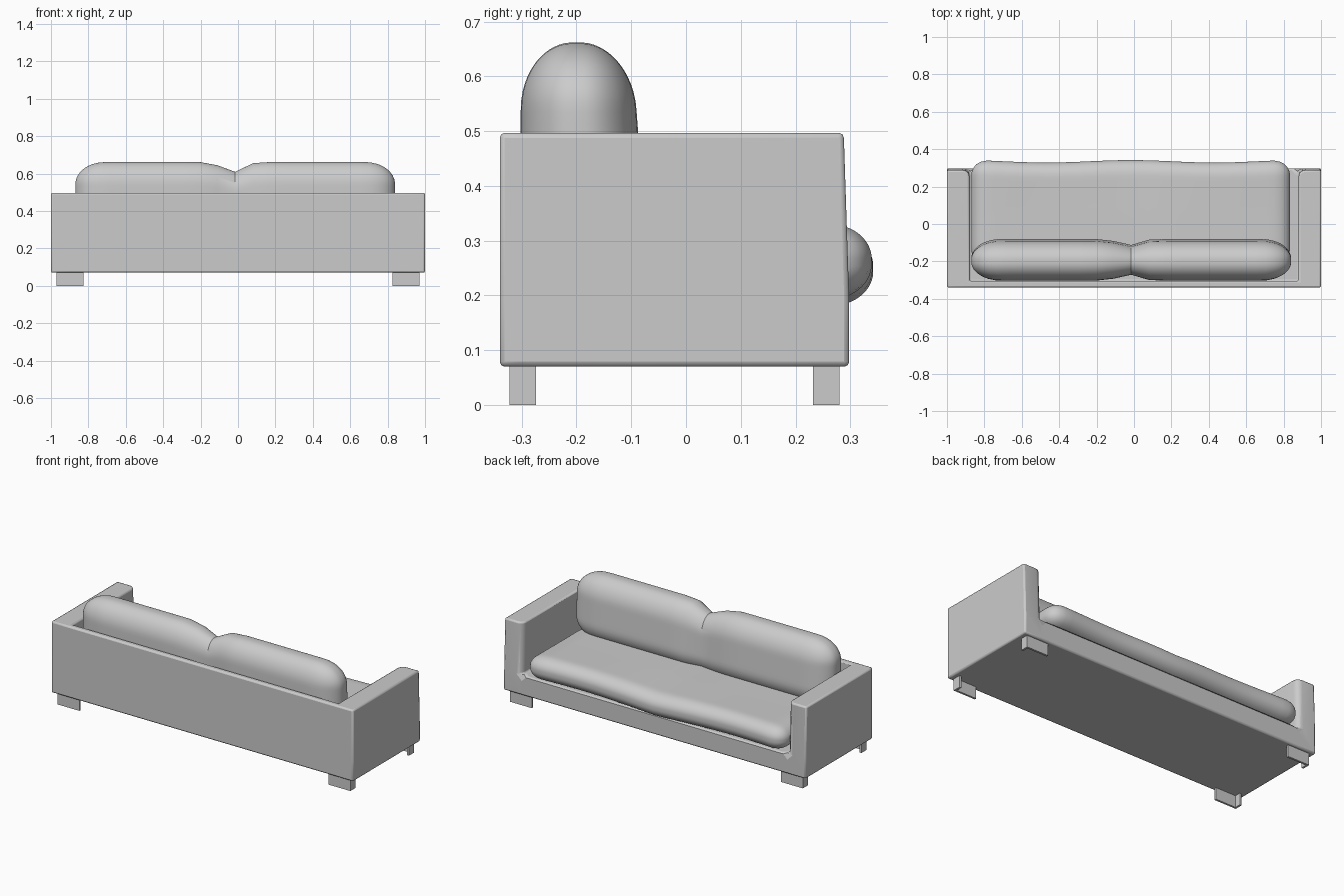
import bpy, bmesh, math
from mathutils import Vector

if "Cube" in bpy.data.objects:
    bpy.data.objects.remove(bpy.data.objects["Cube"])


def finish(bm, name, smooth=True):
    bmesh.ops.recalc_face_normals(bm, faces=bm.faces)
    mesh = bpy.data.meshes.new(name)
    bm.to_mesh(mesh)
    bm.free()
    ob = bpy.data.objects.new(name, mesh)
    bpy.context.collection.objects.link(ob)
    bpy.ops.object.select_all(action='DESELECT')
    ob.select_set(True)
    bpy.context.view_layer.objects.active = ob
    if smooth:
        bpy.ops.object.shade_smooth_by_angle(angle=math.radians(35))
    return ob


def prism(bm, points, z0, z1):
    face = bm.faces.new([bm.verts.new((x, y, z0)) for x, y in points])
    top = bmesh.ops.extrude_face_region(bm, geom=[face])['geom']
    for v in top:
        if isinstance(v, bmesh.types.BMVert):
            v.co.z = z1


# Frame: base slab with arms and back raised from it in one piece
def make_frame():
    bm = bmesh.new()
    xs, ys = (-1, -0.88, 0.88, 1), (-0.34, -0.305, 0.298)
    rows = [[bm.verts.new((x, y, 0.07)) for x in xs] for y in ys]
    faces = [bm.faces.new((rows[j][i], rows[j][i + 1], rows[j + 1][i + 1], rows[j + 1][i]))
             for j in range(2) for i in range(3)]
    geom = bmesh.ops.extrude_face_region(bm, geom=faces, use_keep_orig=True)['geom']
    tops = [g for g in geom if isinstance(g, bmesh.types.BMFace)]
    for v in {v for f in tops for v in f.verts}:
        v.co.z = 0.19
    rim = [f for f in tops if not (abs(f.calc_center_median().x) < 0.1
                                   and f.calc_center_median().y > -0.2)]
    geom = bmesh.ops.extrude_face_region(bm, geom=rim)['geom']
    for v in geom:
        if isinstance(v, bmesh.types.BMVert):
            v.co.z = 0.497
            if v.co.y > 0.2:
                v.co.y = 0.288
    bmesh.ops.delete(bm, geom=[f for f in rim if f.is_valid], context='FACES')
    # rounded inner front edge of each arm
    inner = [e for e in bm.edges if all(abs(abs(v.co.x) - 0.88) < 0.01 and v.co.y > 0.2 for v in e.verts)
             and abs(e.verts[0].co.z - e.verts[1].co.z) > 0.25]
    bmesh.ops.bevel(bm, geom=inner, offset=0.035, segments=3, profile=0.5, affect='EDGES')
    ob = finish(bm, "sofa_frame")
    bev = ob.modifiers.new("soft_edges", 'BEVEL')
    bev.width, bev.segments, bev.limit_method = 0.013, 2, 'ANGLE'
    bev.angle_limit = math.radians(40)


# Cushion: rounded box with a radius per axis, then shaped by a warp
def cushion(name, centre, half, radius, warp):
    bm = bmesh.new()
    bmesh.ops.create_cube(bm, size=2)
    bmesh.ops.subdivide_edges(bm, edges=bm.edges[:], cuts=27, use_grid_fill=True)
    for v in bm.verts:
        core, out = Vector(), Vector()
        for a in range(3):
            q = half[a] * math.sin(v.co[a] * math.pi / 2)
            lim = half[a] - radius[a]
            core[a] = max(-lim, min(lim, q))
            out[a] = (q - core[a]) / radius[a]
        out.normalize()
        p = Vector(core[a] + out[a] * radius[a] for a in range(3))
        v.co = warp(p) + Vector(centre)
    finish(bm, name)


def back_warp(p):
    pinch = math.exp(-((p.x + 0.015) / 0.075) ** 2)
    up = (p.z + 0.19) / 0.38
    p.z -= 0.055 * pinch * up
    p.y *= (1 - 0.3 * pinch) * (1.03 - 0.14 * up)
    p.y += 0.012 * (1 - up) - 0.003
    return p


def seat_warp(p):
    front = max(0, p.y / 0.28)
    p.y += 0.007 * front * math.cos(p.x * 7)
    p.z -= 0.006 * math.exp(-(p.x / 0.1) ** 2) + 0.004 * front * math.cos(p.x * 5)
    return p


make_frame()
cushion("seat_cushion", (-0.018, 0.06, 0.259), (0.852, 0.275, 0.07), (0.09, 0.08, 0.065), seat_warp)
cushion("back_cushion", (-0.015, -0.197, 0.472), (0.855, 0.113, 0.19), (0.16, 0.105, 0.12), back_warp)

# Legs: thin corner brackets, mirrored left to right
for name, y, inward in (("front_leg", 0.28, -1), ("back_leg", -0.322, 1)):
    t, d = 0.012 * inward, 0.048 * inward
    bm = bmesh.new()
    prism(bm, [(0.825, y), (0.97, y), (0.97, y + d), (0.958, y + d), (0.958, y + t), (0.825, y + t)], 0, 0.078)
    ob = finish(bm, name, smooth=False)
    ob.modifiers.new("mirror", 'MIRROR').use_axis[0] = True
